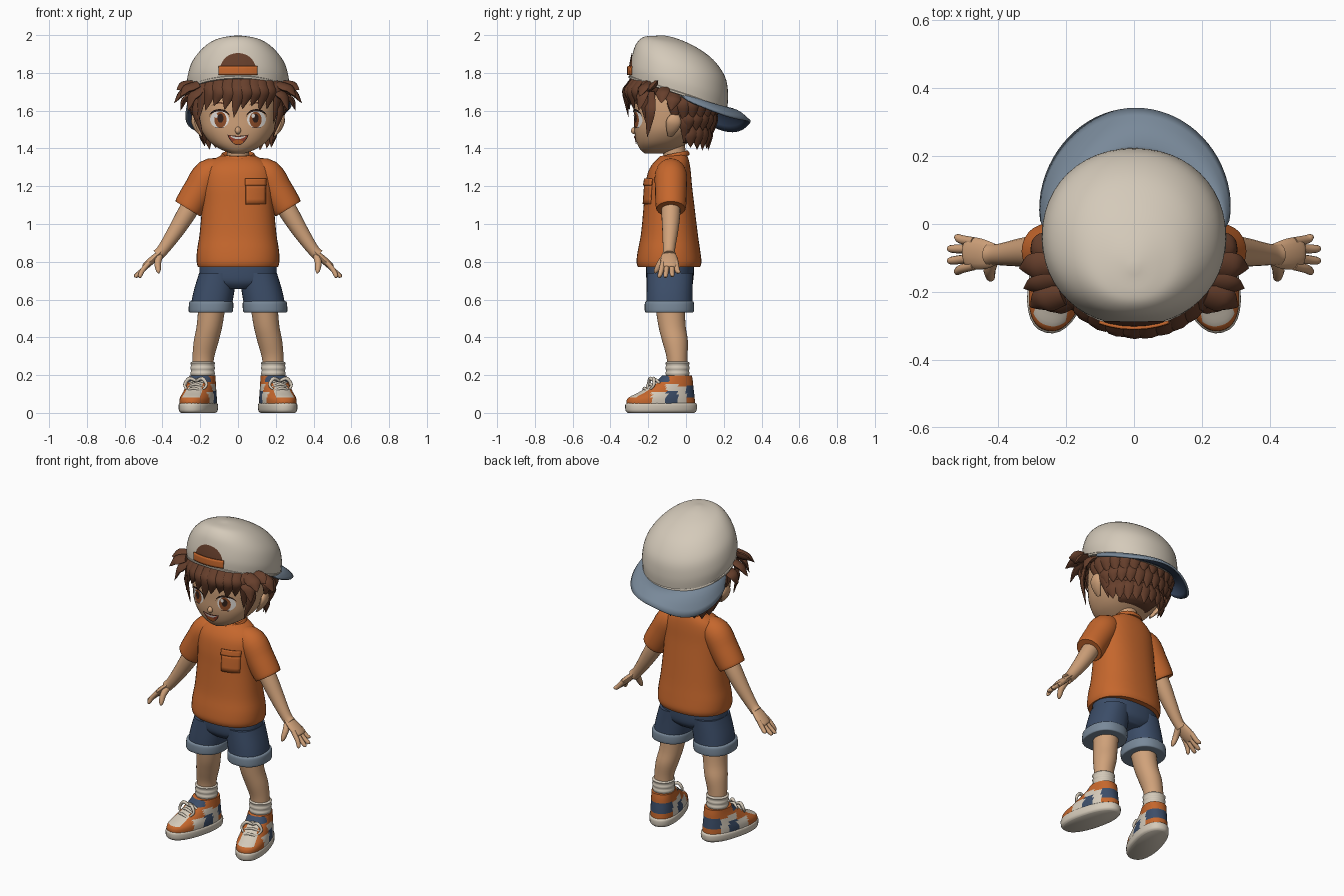
import bpy, bmesh, math, random
from mathutils import Vector as V
from mathutils.bvhtree import BVHTree

if "Cube" in bpy.data.objects:
    bpy.data.objects.remove(bpy.data.objects["Cube"])

random.seed(4)
PI = math.pi


def material(name, r, g, b):
    m = bpy.data.materials.new(name)
    m.diffuse_color = (r, g, b, 1)
    m.use_nodes = True
    m.node_tree.nodes["Principled BSDF"].inputs["Base Color"].default_value = m.diffuse_color
    return m


ORANGE = material("orange", .56, .135, .026)
CREAM = material("cream", .66, .59, .49)
SKIN = material("skin", .63, .36, .195)
HAIR = material("hair brown", .135, .05, .025)
DENIM = material("denim", .045, .075, .14)
PALE = material("pale denim", .19, .25, .32)
DARK = material("lash dark", .03, .014, .01)
WHITE = material("eye white", .8, .76, .72)
IRIS = material("iris brown", .27, .075, .022)
MOUTH = material("mouth red", .35, .06, .03)


def smooth(rows, sub):
    """Interpolates rows of numbers with a Catmull-Rom spline."""
    out = []
    for i in range(len(rows) - 1):
        a, b, c, d = (rows[min(max(i + k, 0), len(rows) - 1)] for k in (-1, 0, 1, 2))
        for k in range(sub):
            t = k / sub
            out.append([q + .5 * t * (r - p + t * (2*p - 5*q + 4*r - s + t * (3*(q - r) + s - p)))
                        for p, q, r, s in zip(a, b, c, d)])
    return out + [list(rows[-1])]


def skin(name, groups, *mats):
    """Makes one object from groups of closed rings, with end caps."""
    bm = bmesh.new()
    for rings in groups:
        vs = [[bm.verts.new(p) for p in r] for r in rings]
        n = len(vs[0])
        for a, b in zip(vs, vs[1:]):
            for i in range(n):
                bm.faces.new((a[i], a[(i + 1) % n], b[(i + 1) % n], b[i]))
        bm.faces.new(vs[0])
        bm.faces.new(vs[-1])
    bmesh.ops.recalc_face_normals(bm, faces=bm.faces)
    return finish(name, bm, *mats)


def finish(name, bm, *mats):
    me = bpy.data.meshes.new(name)
    bm.to_mesh(me)
    bm.free()
    for m in mats:
        me.materials.append(m)
    o = bpy.data.objects.new(name, me)
    bpy.context.collection.objects.link(o)
    return o


def loft(name, rows, *mats, s=1, n=32, sub=4, p=2.3):
    """Stacked rings; each row is z, centre x, centre y, half width, half depth, tilt."""
    rings = []
    for z, cx, cy, hw, hd, tilt in smooth(rows, sub):
        ring = []
        for i in range(n):
            c, d = math.cos(2*PI*i/n), math.sin(2*PI*i/n)
            x = math.copysign(abs(c) ** (2/p), c) * hw
            y = math.copysign(abs(d) ** (2/p), d) * hd
            ring.append((s * cx + x, cy + y, z + tilt * y))
        rings.append(ring)
    return skin(name, [rings], *mats)


def tube(rows, ref=(0, 1, 0), flat=1, s=1, n=14, sub=4):
    """Rings along a path; each row is x, y, z, radius."""
    rows = smooth(rows, sub)
    P = [V((s * r[0], r[1], r[2])) for r in rows]
    rings = []
    for i, r in enumerate(rows):
        t = (P[min(i + 1, len(P) - 1)] - P[max(i - 1, 0)]).normalized()
        a = V(ref)
        a = (a - t * a.dot(t)).normalized()
        b = t.cross(a) * flat
        rings.append([P[i] + r[3] * (a * math.cos(2*PI*k/n) + b * math.sin(2*PI*k/n)) for k in range(n)])
    return rings


def decal(name, host, f, mat, off, nu=24, nv=4, thick=0):
    """Grid patch f(u, v) -> x, z laid on the front of a host surface."""
    me = host.data
    tree = BVHTree.FromPolygons([v.co for v in me.vertices], [list(p.vertices) for p in me.polygons])
    bm, grid = bmesh.new(), []
    for j in range(nv + 1):
        row = []
        for i in range(nu + 1):
            x, z = f(i / nu, j / nv)
            hit = tree.ray_cast(V((x, -2, z)), V((0, 1, 0)))[0] or tree.find_nearest(V((x, -.3, z)))[0]
            row.append(bm.verts.new((x, hit.y - off, z)))
        grid.append(row)
    for a, b in zip(grid, grid[1:]):
        for i in range(nu):
            bm.faces.new((a[i], a[i + 1], b[i + 1], b[i]))
    bmesh.ops.remove_doubles(bm, verts=bm.verts, dist=1e-5)
    bmesh.ops.recalc_face_normals(bm, faces=bm.faces)
    if sum(fc.normal.y for fc in bm.faces) > 0:
        bmesh.ops.reverse_faces(bm, faces=bm.faces)
    o = finish(name, bm, mat)
    if thick:
        o.modifiers.new("thickness", 'SOLIDIFY').thickness = thick
    return o


def oval(x, z, rx, rz):
    return lambda u, v: (x + v*rx*math.cos(2*PI*u), z + v*rz*math.sin(2*PI*u))


def rect(x0, x1, z0, z1):
    return lambda u, v: (x0 + u*(x1 - x0), z0 + v*(z1 - z0))


# Head, neck and nose
head = loft("head", [(1.372, 0, -.165, .03, .05, 0), (1.392, 0, -.15, .085, .09, 0),
    (1.43, 0, -.125, .145, .135, 0), (1.49, 0, -.095, .19, .178, 0), (1.56, 0, -.075, .208, .2, 0),
    (1.65, 0, -.065, .213, .21, 0), (1.76, 0, -.05, .2, .2, 0), (1.84, 0, -.05, .14, .14, 0)], SKIN, n=48)
skin("neck", [tube([(0, -.05, 1.3, .07), (0, -.06, 1.37, .06), (0, -.075, 1.46, .065)])], SKIN)
skin("nose", [tube([(0, -.255, 1.525, .004), (0, -.268, 1.505, .013), (0, -.276, 1.492, .016),
                    (0, -.268, 1.48, .008)], ref=(1, 0, 0))], SKIN)

# Face details
for s, side in ((1, "left"), (-1, "right")):
    skin(side + "_ear", [tube([(.19, -.085, 1.465, .012), (.215, -.075, 1.50, .03), (.23, -.065, 1.54, .04),
                               (.232, -.06, 1.575, .025), (.225, -.06, 1.588, .006)], flat=.45, s=s)], SKIN)
    x = s * .098
    decal(side + "_eye_white", head, oval(x, 1.553, .05, .045), WHITE, .003)
    decal(side + "_iris", head, oval(x - s*.005, 1.552, .032, .042), IRIS, .005)
    decal(side + "_pupil", head, oval(x - s*.005, 1.56, .016, .024), DARK, .007)
    decal(side + "_eye_shine", head, oval(x - .018, 1.573, .009, .011), WHITE, .009)
    decal(side + "_upper_lash", head, lambda u, v: (x + .056 * math.cos(PI*u),
          1.556 + (.04 + .012*v) * math.sin(PI*u) ** .8), DARK, .009, nv=2)
    decal(side + "_lower_lash", head, lambda u, v: (x + .03 * math.cos(PI*u),
          1.512 - (.004*v) * math.sin(PI*u)), DARK, .005, nv=1)
    decal(side + "_brow", head, lambda u, v: (x + .045 * (2*u - 1),
          1.625 + (.012 + .010*v) * math.sin(PI*u)), HAIR, .004, nv=1)
smile = lambda w, top, h: (lambda u, v: (w * (2*u - 1), top + .006*(2*u - 1)**2 - v*h*math.sin(PI*u) ** .7))
decal("mouth_outline", head, smile(.056, 1.467, .05), DARK, .003)
decal("mouth", head, smile(.05, 1.463, .042), MOUTH, .005)
decal("upper_teeth", head, smile(.043, 1.461, .012), WHITE, .007)
decal("tongue", head, oval(0, 1.434, .028, .011), ORANGE, .007)

# Cap worn backwards: dome, front opening, strap and brim
cap = loft("cap_dome", [(1.69, 0, -.04, .266, .258, -.32), (1.76, 0, -.037, .27, .26, -.28),
    (1.84, 0, -.038, .25, .245, -.25), (1.91, 0, -.06, .203, .205, -.2), (1.96, 0, -.09, .143, .145, -.17),
    (1.987, 0, -.12, .075, .08, -.1), (1.998, 0, -.13, .012, .012, 0)], CREAM, n=48, sub=5, p=2.1)
decal("cap_opening", cap, lambda u, v: (.098 * math.cos(PI*u), 1.79 + v*.115*math.sin(PI*u) ** .8), HAIR, .005)
decal("cap_strap", cap, rect(-.104, .104, 1.788, 1.836), ORANGE, .014, thick=.009)
skin("cap_rim", [[[(r*.268*math.cos(a), -.04 + r*.26*math.sin(a), 1.69 + dz - .32*r*.26*math.sin(a))
     for a in (2*PI*k/48 for k in range(48))] for r, dz in ((.97, -.004), (1.012, -.002), (1.016, .008), (1, .012))]], CREAM)
bm, N, M = bmesh.new(), 40, 6
edge = smooth([(1.62,), (1.565,), (1.545,), (1.475,), (1.50,)], N // 4)
rows = []
for i in range(N + 1):
    a = PI * i / N
    c, d = math.cos(a), max(math.sin(a), 0)
    inner = V((.255*c, -.04 + .25*d, 1.695 - .32*.25*d))
    outer = V((.005 + .308*c, .02 + .322*d, edge[i][0]))
    w = d ** .3
    rows.append([bm.verts.new(inner.lerp(outer, w*j/M) + V((0, 0, .02*w*math.sin(PI*j/M)))) for j in range(M + 1)])
for a, b in zip(rows, rows[1:]):
    for j in range(M):
        bm.faces.new((a[j], a[j + 1], b[j + 1], b[j]))
bmesh.ops.remove_doubles(bm, verts=bm.verts, dist=1e-5)
brim = finish("cap_brim", bm, PALE, DENIM)
mod = brim.modifiers.new("underside", 'SOLIDIFY')
mod.thickness, mod.offset, mod.material_offset = .012, -1, 1

# Hair: scalp plus pointed locks
loft("hair_scalp", [(1.43, 0, .0, .10, .06, 0), (1.5, 0, .025, .16, .10, 0), (1.58, 0, .02, .20, .135, 0),
    (1.65, 0, -.015, .225, .185, 0), (1.73, 0, -.045, .243, .235, 0), (1.78, 0, -.045, .22, .22, 0)], HAIR)
locks = []


def lock(root, mid, tip, w):
    root, mid, tip = V(root), V(mid), V(tip)
    out = V((mid.x, mid.y + .06, 0))
    ref = (tip - root).cross(out)
    if ref.length < 1e-3:
        ref = V((0, 0, 1))
    pts = [(*root, w*.8), (*root.lerp(mid, .6), w), (*mid, w*.9), (*mid.lerp(tip, .55), w*.5), (*tip, .001)]
    locks.append(tube(pts, ref=ref, flat=.42, n=8, sub=3))


for x, z in ((-.2, 1.54), (-.16, 1.60), (-.115, 1.625), (-.06, 1.605), (-.01, 1.565), (.035, 1.61),
             (.085, 1.625), (.125, 1.60), (.165, 1.61), (.2, 1.53)):   # fringe
    y = -.07 - .235 * math.sqrt(1 - (x / .25) ** 2)
    lock((x*.92 + .01, y + .03, 1.775), (x + .012, y - .018, 1.70), (x - .012, y + .0, z), .042)
for s in (1, -1):                                                      # side tufts
    for r, t in (((.22, -.17, 1.735), (.325, -.19, 1.712)), ((.235, -.12, 1.72), (.338, -.13, 1.64)),
                 ((.235, -.06, 1.69), (.305, -.08, 1.60)), ((.21, -.21, 1.74), (.305, -.245, 1.675)),
                 ((.19, -.22, 1.72), (.265, -.25, 1.60))):
        m = V(r).lerp(V(t), .45) + V((.02, 0, .004))
        lock((s*r[0], *r[1:]), (s*m.x, m.y, m.z), (s*t[0], *t[1:]), .04)
    lock((s*.205, -.19, 1.70), (s*.225, -.19, 1.59), (s*.185, -.205, 1.46), .033)
    lock((s*.215, -.0, 1.62), (s*.22, .0, 1.53), (s*.18, -.01, 1.425), .036)
for count, z0, z1, rad, lo in ((15, 1.70, 1.555, 1.0, -12), (12, 1.62, 1.485, .92, 12), (10, 1.54, 1.40, .78, 18)):
    for k in range(count):                                             # layered back
        a = math.radians(lo + (180 - 2*lo) * k / (count - 1))
        c, d, j = math.cos(a), math.sin(a), random.uniform(-.015, .015)
        pt = lambda r, z: (.235*r*c, -.02 + .18*r*d, z)
        lock(pt(rad*.95, z0), pt(rad*1.06, (z0 + z1)/2), pt(rad*1.0 + j, z1 + j), .043)
skin("hair_locks", locks, HAIR)

# Shirt, collar and pocket
shirt = loft("shirt_body", [(.772, 0, -.09, .212, .164, 0), (.80, 0, -.09, .219, .172, 0), (.86, 0, -.09, .217, .165, 0),
    (.95, 0, -.088, .203, .15, 0), (1.1, 0, -.09, .19, .134, 0), (1.2, 0, -.092, .188, .124, 0),
    (1.28, 0, -.087, .18, .112, 0), (1.33, 0, -.075, .148, .092, 0), (1.365, 0, -.065, .085, .068, .1)], ORANGE, n=40)
skin("shirt_collar", [[[((.078 + e*.014)*math.cos(a), -.065 + (.068 + e*.014)*math.sin(a), 1.362 + h + .22*.07*math.sin(a))
     for a in (2*PI*k/32 for k in range(32))] for e, h in ((0, -.016), (1, -.014), (1.1, 0), (.4, .012), (-.3, .006))]], ORANGE)
decal("pocket", shirt, rect(.042, .148, 1.105, 1.215), ORANGE, .008, nu=8, thick=.008)
decal("pocket_flap", shirt, rect(.038, .152, 1.205, 1.24), ORANGE, .014, nu=8, thick=.009)

# Shorts hips
loft("shorts_hips", [(.655, 0, -.085, .10, .09, 0), (.69, 0, -.085, .19, .12, 0), (.75, 0, -.085, .205, .127, 0),
                     (.82, 0, -.085, .2, .125, 0)], DENIM)


def shoe_colour(x, y, z):
    x = abs(x)
    if z > .165 and y < -.06:
        return 2
    if y < -.07 and z > .085 and x < (.047 if y < -.16 else .036):
        return 1
    if y < -.16:
        return 0
    if y < -.08:
        return 1 if z < .11 else 0
    if y < -.02:
        return 2 if z < .115 else 0 if z > .155 else 1
    if y < .03:
        return 0 if z > .14 else 1
    return 2 if .085 < z < .145 else 0


for s, side in ((1, "left"), (-1, "right")):
    # Sleeve, arm and hand
    skin(side + "_sleeve", [tube([(.07, -.08, 1.285, .06), (.15, -.08, 1.262, .084), (.205, -.08, 1.18, .084),
         (.255, -.08, 1.098, .081), (.266, -.08, 1.08, .076)], s=s, n=24)], ORANGE)
    skin(side + "_arm", [tube([(.2, -.08, 1.18, .05), (.27, -.08, 1.06, .05), (.325, -.083, .97, .043),
         (.375, -.088, .895, .035), (.405, -.09, .855, .031), (.425, -.09, .835, .032)], s=s, n=20)], SKIN)
    hand = [tube([(.405, -.09, .855, .03), (.435, -.09, .828, .042), (.465, -.087, .80, .047), (.49, -.085, .777, .042),
                  (.497, -.085, .77, .03)], flat=.42, s=s)]
    for y0, y1, tx, tz in ((-.122, -.14, .525, .718), (-.10, -.108, .545, .718), (-.075, -.073, .545, .722), (-.053, -.04, .525, .74)):
        hand.append(tube([(.47, y0, .797, .014), (.505, (y0 + y1)/2, .755, .0135), (tx - .005, y1, tz + .006, .011),
                          (tx, y1, tz, .004)], s=s, n=10))
    hand.append(tube([(.415, -.10, .835, .02), (.425, -.135, .795, .018), (.422, -.157, .755, .013), (.42, -.165, .74, .004)],
                     ref=(1, 0, 0), s=s, n=10))
    skin(side + "_hand", hand, SKIN)
    # Shorts leg, cuff, leg and sock
    loft(side + "_shorts_leg", [(.56, .143, -.087, .108, .122, 0), (.64, .128, -.087, .108, .122, 0),
         (.74, .108, -.085, .098, .122, 0)], DENIM, s=s)
    loft(side + "_shorts_cuff", [(.532, .144, -.088, .108, .12, 0), (.538, .144, -.088, .117, .13, 0),
         (.582, .142, -.088, .117, .13, 0), (.592, .142, -.088, .109, .122, 0)], PALE, s=s)
    loft(side + "_leg", [(.24, .187, -.045, .055, .053, 0), (.30, .183, -.048, .058, .056, 0), (.38, .168, -.058, .066, .068, 0),
         (.46, .151, -.074, .068, .072, 0), (.57, .137, -.085, .072, .078, 0)], SKIN, s=s, p=2)
    loft(side + "_sock", [(.15, .187, -.045, .06, .06, 0)] + [(.195 + .014*k, .187, -.045, .061 + .005*(k % 2),
         .060 + .005*(k % 2), 0) for k in range(6)] + [(.272, .187, -.045, .055, .053, 0)], CREAM, s=s, p=2, sub=2)
    # Shoe: upper, sole and laces, turned outwards
    upper = loft(side + "_shoe_upper", [(.03, 0, -.09, .084, .185, 0), (.075, 0, -.09, .085, .182, 0), (.11, 0, -.06, .079, .148, 0),
         (.14, 0, -.037, .074, .121, 0), (.17, 0, -.015, .069, .096, 0), (.197, 0, -.003, .066, .079, 0)],
         ORANGE, CREAM, DENIM, n=56, sub=5)
    for f in upper.data.polygons:
        f.material_index = shoe_colour(*f.center)
    sole = loft(side + "_shoe_sole", [(0, 0, -.09, .077, .18, 0), (.012, 0, -.09, .088, .192, 0), (.042, 0, -.09, .09, .194, 0),
         (.052, 0, -.09, .084, .187, 0)], CREAM)
    bars = [tube([(-.045, y, z - .012, .007), (0, y - .012, z + .008, .008), (.045, y, z - .012, .007)], n=8)
            for y, z in ((-.17, .123), (-.138, .145), (-.108, .168))]
    for k in (1, -1):
        bars.append(tube([(0, -.13, .168, .007), (k*.035, -.14, .182, .01), (k*.06, -.145, .15, .008), (k*.045, -.16, .125, .006)], n=8))
    laces = skin(side + "_shoe_laces", bars, CREAM)
    for o in (upper, sole, laces):
        o.location = (s * .187, -.045, 0)
        o.rotation_euler.z = s * math.radians(15)

for o in bpy.context.scene.objects:
    o.select_set(True)
bpy.context.view_layer.objects.active = head
bpy.ops.object.shade_smooth_by_angle(angle=math.radians(50))
